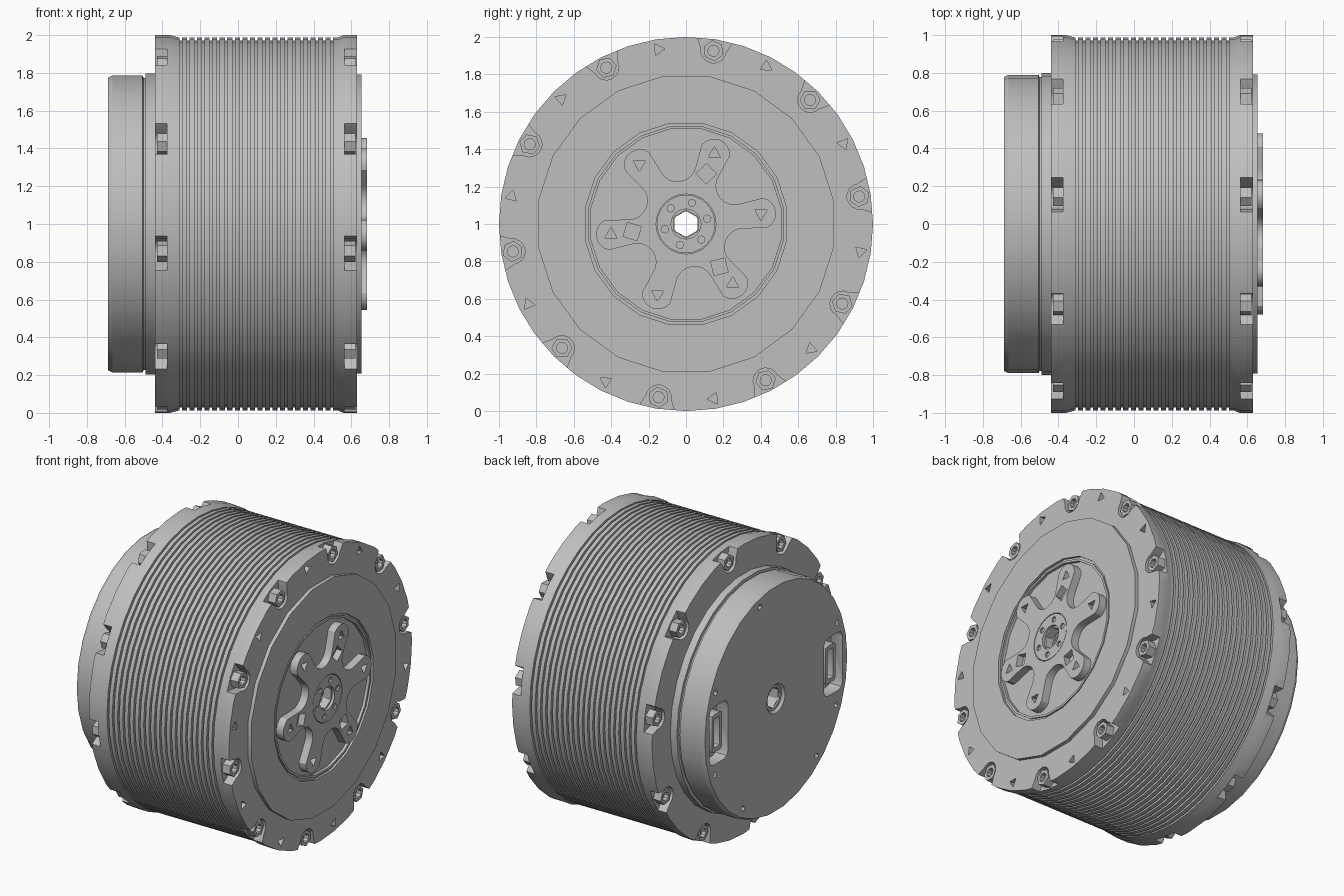
import bpy, bmesh
from math import sin, cos, pi, radians

cube = bpy.data.objects.get("Cube")
if cube:
    bpy.data.objects.remove(cube, do_unlink=True)

metal = bpy.data.materials.new("plain_grey_metal")
metal.use_nodes = True
GREY = (0.52, 0.52, 0.52, 1)
metal.diffuse_color = GREY
metal.node_tree.nodes["Principled BSDF"].inputs["Base Color"].default_value = GREY


def finish(name, bm):
    bmesh.ops.recalc_face_normals(bm, faces=bm.faces)
    mesh = bpy.data.meshes.new(name)
    bm.to_mesh(mesh)
    bm.free()
    mesh.materials.append(metal)
    obj = bpy.data.objects.new(name, mesh)
    bpy.context.collection.objects.link(obj)
    return obj


def place(points, angle):
    """Turn (radial, tangential) points about the x axis into (y, z)."""
    a = radians(angle)
    return [(u * cos(a) - v * sin(a), 1 + u * sin(a) + v * cos(a)) for u, v in points]


def ngon(sides, radius, dist=0, phase=0):
    step = 2 * pi / sides
    return [(dist + radius * cos(i * step + radians(phase)),
             radius * sin(i * step + radians(phase))) for i in range(sides)]


def arc(dist, radius, start, end, steps):
    angles = [radians(start + (end - start) * i / steps) for i in range(steps + 1)]
    return [(dist + radius * cos(t), radius * sin(t)) for t in angles]


def rotate(points, angle):
    a = radians(angle)
    return [(u * cos(a) - v * sin(a), u * sin(a) + v * cos(a)) for u, v in points]


def rounded_box(dist, w, h, c):
    """Rectangle with cut corners."""
    w, h = w / 2, h / 2
    quarter = [(w, h - c), (w - c * .3, h - c * .3), (w - c, h)]
    pts = quarter + [(-u, v) for u, v in reversed(quarter)]
    pts += [(-u, -v) for u, v in pts]
    return [(dist + u, v) for u, v in pts]


def lathe(name, profile, sides, phase=0):
    """Revolve a closed (x, radius) profile about the x axis."""
    bm = bmesh.new()
    rings = []
    for i in range(sides):
        a = 2 * pi * i / sides + radians(phase)
        rings.append([bm.verts.new((x, r * cos(a), 1 + r * sin(a))) for x, r in profile])
    count = len(profile)
    for i in range(sides):
        p, q = rings[i], rings[(i + 1) % sides]
        for j in range(count):
            k = (j + 1) % count
            bm.faces.new((p[j], p[k], q[k], q[j]))
    return finish(name, bm)


def prism(name, outlines, spans):
    """Extrude (y, z) outlines along x over each span."""
    bm = bmesh.new()
    for x0, x1 in spans:
        for outline in outlines:
            a = [bm.verts.new((x0, y, z)) for y, z in outline]
            b = [bm.verts.new((x1, y, z)) for y, z in outline]
            bm.faces.new(a)
            bm.faces.new(b[::-1])
            for i in range(len(a)):
                j = (i + 1) % len(a)
                bm.faces.new((a[i], b[i], b[j], a[j]))
    return finish(name, bm)


def cut(obj, outlines, *spans):
    cutter = prism("cutter", outlines, spans)
    cutter.hide_render = True
    mod = obj.modifiers.new("cut", "BOOLEAN")
    mod.operation, mod.solver, mod.object = "DIFFERENCE", "EXACT", cutter
    graph = bpy.context.evaluated_depsgraph_get()
    mesh = bpy.data.meshes.new_from_object(obj.evaluated_get(graph))
    obj.modifiers.clear()
    obj.data = mesh
    bpy.data.objects.remove(cutter, do_unlink=True)


bolt_angles = [9 + 36 * i for i in range(10)]
lobe_angles = [8 + 60 * i for i in range(6)]

# Finned housing with a flange at each end
profile = [(-.44, .5), (-.44, 1), (-.36, 1), (-.315, .988)]
for i in range(21):
    x = -.31 + .04 * i
    profile += [(x, .988), (x, .972), (x + .013, .972), (x + .013, .988)]
profile += [(.53, .988), (.56, 1), (.63, 1), (.63, .5)]
housing = lathe("finned_housing", profile, 40)

# Bolt pockets in both flanges, drilled recesses in the front flange
pocket = [(1.04, .115)] + arc(.94, .068, 90, 270, 8) + [(1.04, -.115)]
cut(housing, [place(pocket, a) for a in bolt_angles], (-.46, -.375), (.565, .66))
cut(housing, [place(ngon(3, .035, .945, 25), a + 18) for a in bolt_angles], (.58, .66))

# Hex bolts with sockets
bolts = prism("flange_bolts", [place(ngon(6, .056, .938, 15), a) for a in bolt_angles],
              [(-.43, -.37), (.56, .622)])
cut(bolts, [place(ngon(10, .03, .938), a) for a in bolt_angles], (-.46, -.4), (.59, .66))

# Raised ring on the output side, with a thin groove near its inner edge
lathe("output_ring", [(.6, .515), (.6, .8), (.655, .8), (.655, .545), (.64, .545),
                      (.64, .53), (.65, .53), (.65, .515)], 20, 9)
lathe("output_floor", [(.56, .075), (.56, .52), (.63, .52), (.63, .075)], 20, 9)

# Six-lobed output star
outline = []
for a in lobe_angles:
    outline += place(arc(.4, .085, -72, 72, 8), a)
    outline += place(arc(.33, .1, 252, 108, 8), a + 30)
star = prism("output_star", [outline], [(.61, .684)])
cut(star, [place(ngon(24, .16), 0)], (.665, .7))
cut(star, [place(ngon(6, .075), 30)], (.5, .7))
cut(star, [place(ngon(3, .038, .405, 20), a) for a in lobe_angles], (.64, .7))
cut(star, [place(ngon(4, .055, .29, 20), a) for a in lobe_angles[1::2]], (.64, .7))

# Hub disc with small screw holes
hub = lathe("hub_disc", [(.66, .08), (.66, .156), (.683, .156), (.683, .08)], 24)
cut(hub, [place(ngon(8, .02, .117), a + 6) for a in lobe_angles], (.67, .7))

# Hollow shaft running right through
lathe("hollow_shaft", [(-.66, .07), (-.66, .11), (.6, .11), (.6, .07)], 6, 30)

# Step ring and rear cap
lathe("rear_step_ring", [(-.43, .5), (-.43, .8), (-.49, .8), (-.49, .5)], 30)
cap = lathe("rear_cap", [(-.48, .068), (-.48, .778), (-.5, .778), (-.505, .79), (-.665, .79),
                         (-.688, .778), (-.688, .1), (-.67, .085), (-.67, .068)], 30)
cut(cap, [place(rounded_box(.625, .2, .4, .04), a) for a in (0, 180)], (-.72, -.6))
cut(cap, [place(ngon(6, .02, .72), a) for a in (24, 76, 158, 204, 232, 300, 338)],
    (-.72, -.66))

# Sockets sitting in the two rear pockets
sockets = prism("rear_sockets", [place(rounded_box(.62, .11, .26, .02), a) for a in (0, 180)],
                [(-.67, -.59)])
cut(sockets, [place(rounded_box(.62, .06, .2, .01), a) for a in (0, 180)], (-.7, -.62))

# Smooth the round walls, keep edges crisp
bpy.ops.object.select_all(action="DESELECT")
for obj in bpy.context.collection.objects:
    if obj.type == "MESH" and metal.name in obj.data.materials:
        obj.select_set(True)
        bpy.context.view_layer.objects.active = obj
bpy.ops.object.shade_smooth_by_angle(angle=radians(25))
